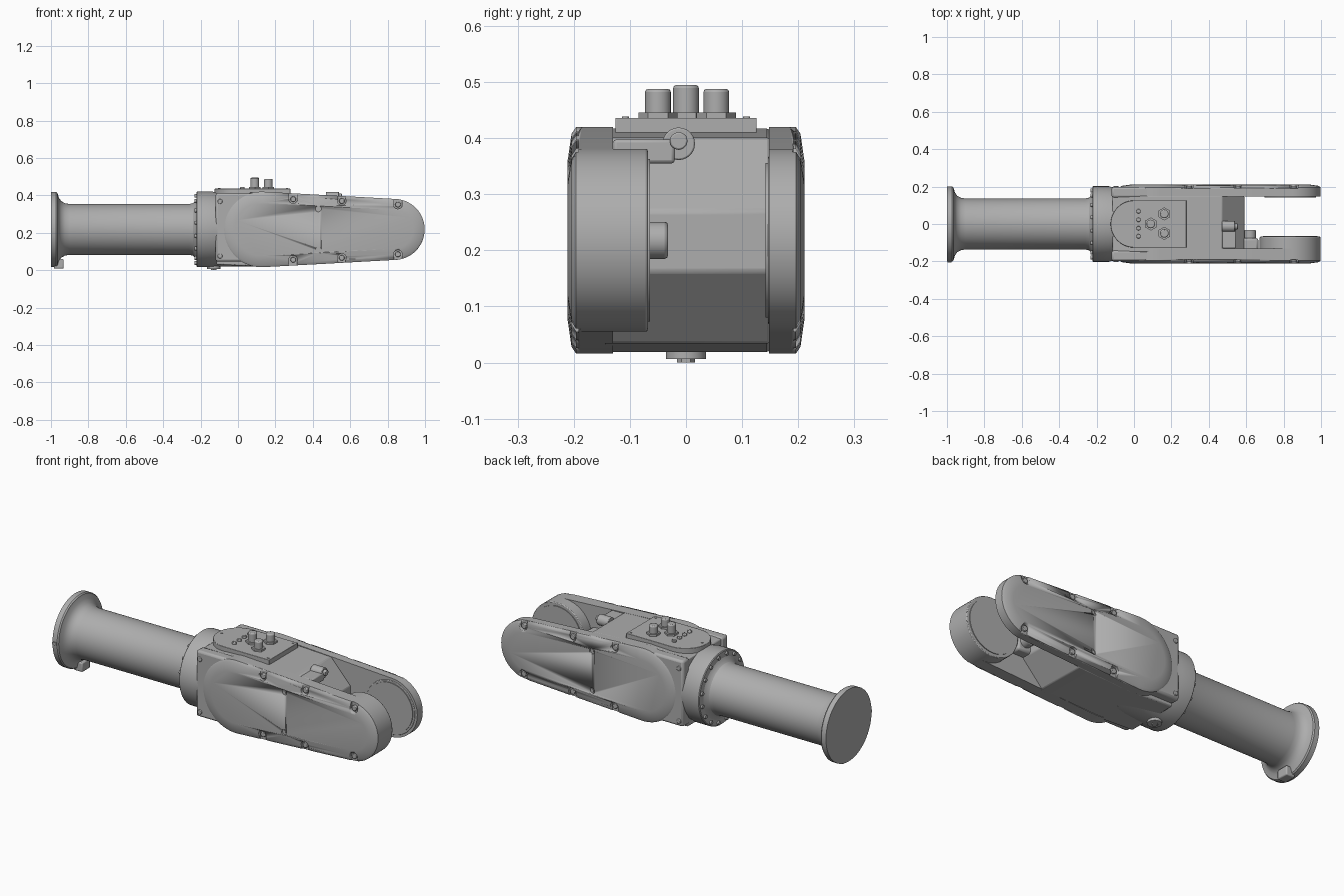
import bpy, bmesh, math
from mathutils import Vector, Matrix

if "Cube" in bpy.data.objects:
    bpy.data.objects.remove(bpy.data.objects["Cube"], do_unlink=True)

grey = bpy.data.materials.new("machined grey")
grey.use_nodes = True
grey.diffuse_color = (0.42, 0.42, 0.42, 1)
grey.node_tree.nodes["Principled BSDF"].inputs["Base Color"].default_value = (0.42, 0.42, 0.42, 1)

AXIS_Z = 0.218
BIG = (0.125, 0.202)     # x and radius of the wide end of the side covers
SMALL = (0.835, 0.163)   # x and radius of the narrow end
UP = Vector((0, 0, 1))


def finish(name, bm, bevel=0.0):
    bmesh.ops.recalc_face_normals(bm, faces=bm.faces)
    mesh = bpy.data.meshes.new(name)
    bm.to_mesh(mesh)
    bm.free()
    mesh.materials.append(grey)
    ob = bpy.data.objects.new(name, mesh)
    bpy.context.collection.objects.link(ob)
    if bevel:
        mod = ob.modifiers.new("edge bevel", "BEVEL")
        mod.width, mod.segments, mod.limit_method = bevel, 2, "ANGLE"
    bpy.ops.object.select_all(action="DESELECT")
    ob.select_set(True)
    bpy.context.view_layer.objects.active = ob
    bpy.ops.object.shade_smooth_by_angle(angle=math.radians(28))
    return ob


def cylinder(name, start, direction, radius, length, sides=24, bevel=0.0):
    bm = bmesh.new()
    d = Vector(direction).normalized()
    turn = UP.rotation_difference(d).to_matrix().to_4x4()
    place = Matrix.Translation(Vector(start) + d * length / 2) @ turn
    bmesh.ops.create_cone(bm, cap_ends=True, segments=sides, radius1=radius,
                          radius2=radius, depth=length, matrix=place)
    return finish(name, bm, bevel)


def box(name, low, high, bevel=0.0):
    bm = bmesh.new()
    low, high = Vector(low), Vector(high)
    size = Matrix.Diagonal((*(high - low), 1))
    bmesh.ops.create_cube(bm, size=1, matrix=Matrix.Translation((low + high) / 2) @ size)
    return finish(name, bm, bevel)


def loft(name, rings, bevel=0.0):
    """Join rings of equal length into a capped solid."""
    bm = bmesh.new()
    loops = [[bm.verts.new(p) for p in ring] for ring in rings]
    for a, b in zip(loops, loops[1:]):
        for i in range(len(a)):
            j = (i + 1) % len(a)
            bm.faces.new((a[i], a[j], b[j], b[i]))
    bm.faces.new(loops[0])
    bm.faces.new(loops[-1])
    return finish(name, bm, bevel)


def lathe(name, profile, sides=64):
    """Turn (x, radius) pairs around the long axis."""
    angles = [math.tau * i / sides for i in range(sides)]
    return loft(name, [[(x, r * math.cos(a), AXIS_Z + r * math.sin(a)) for a in angles]
                       for x, r in profile])


def tapered_outline(y, inset=0.0, steps=28):
    """Outline of two unequal circles wrapped by a belt, in the xz plane."""
    tilt = math.asin((BIG[1] - SMALL[1]) / (SMALL[0] - BIG[0]))
    top = math.pi / 2 - tilt
    ring = []
    for (cx, r), start, sweep in ((SMALL, -top, 2 * top), (BIG, top, math.tau - 2 * top)):
        for i in range(steps + 1):
            a = start + sweep * i / steps
            ring.append((cx + (r - inset) * math.cos(a), y, AXIS_Z + (r - inset) * math.sin(a)))
    return ring


def cut(target, cutter):
    mod = target.modifiers.new("cut", "BOOLEAN")
    mod.operation, mod.solver, mod.object = "DIFFERENCE", "EXACT", cutter
    bpy.context.view_layer.objects.active = target
    bpy.ops.object.modifier_apply(modifier=mod.name)
    bpy.data.objects.remove(cutter, do_unlink=True)


# Tube with flared end flange, and the collar at the housing
lathe("tube", [(-1, 0.2), (-0.972, 0.2), (-0.965, 0.195), (-0.958, 0.17), (-0.945, 0.151),
               (-0.925, 0.14), (-0.9, 0.136), (-0.26, 0.136), (-0.24, 0.141),
               (-0.228, 0.152), (-0.22, 0.17), (-0.2, 0.17)])
lathe("collar", [(-0.222, 0.198), (-0.218, 0.202), (-0.135, 0.202), (-0.12, 0.198), (0.1, 0.198)])
box("flange_lug", (-0.985, -0.035, 0.008), (-0.932, 0.035, 0.06), 0.006)
box("flange_key", (-0.998, -0.205, 0.21), (-0.975, -0.19, 0.226))
for i in range(16):
    a = math.tau * (i + 0.5) / 16
    cylinder("collar_bolt", (-0.232, 0.183 * math.cos(a), AXIS_Z + 0.183 * math.sin(a)),
             (1, 0, 0), 0.01, 0.02, 12)
cylinder("drain_plug_washer", (-0.13, 0, 0.006), (0, 0, 1), 0.036, 0.02)
cylinder("drain_plug", (-0.13, 0, 0), (0, 0, 1), 0.016, 0.02, 6)

# Central housing, with its end face sloped above and below
profile = [(-0.115, 0.03), (-0.115, 0.406), (0.13, 0.417), (0.47, 0.401),
           (0.59, 0.27), (0.59, 0.162), (0.47, 0.034), (0.13, 0.019)]
loft("housing", [[(x, y, z) for x, z in profile] for y in (-0.15, 0.15)], 0.006)

for side, wall in ((-1, 0.13), (1, 0.148)):
    # Side arm and its corner plate
    loft("side_arm", [tapered_outline(side * wall), tapered_outline(side * 0.19)])
    box("corner_plate", (-0.12, min(side * 0.14, side * 0.198), 0.046),
        (0.12, max(side * 0.14, side * 0.198), 0.412), 0.012)
    for z in (0.075, 0.368):
        cylinder("corner_bolt", (-0.096, side * 0.19, z), (0, side, 0), 0.013, 0.014, 16, 0.003)

    # Crowned cover with bolt slots open to its edge
    cover = loft("side_cover", [tapered_outline(side * y, inset) for y, inset in
                                ((0.185, 0), (0.196, 0), (0.204, 0.012), (0.211, 0.06))])
    for x, high in ((0.295, 0.384), (0.555, 0.374), (0.855, 0.355)):
        for flip in (-1, 1):
            z = AXIS_Z + flip * (high - AXIS_Z - 0.004)
            cut(cover, cylinder("slot_end", (x, side * 0.192, z), (0, side, 0), 0.023, 0.05))
            edge = z + flip * 0.06
            cut(cover, box("slot_mouth", (x - 0.021, min(side * 0.192, side * 0.24), min(z, edge)),
                           (x + 0.021, max(side * 0.192, side * 0.24), max(z, edge))))
            cylinder("cover_bolt", (x, side * 0.185, z), (0, side, 0), 0.015, 0.019, 16, 0.003)
    for z in (0.108, 0.328):
        cut(cover, cylinder("port_hole", (0.43, side * 0.203, z), (0, side, 0), 0.016, 0.03))
        cylinder("port_screw", (0.43, side * 0.195, z), (0, side, 0), 0.009, 0.013, 12)

# Joint drums at the fork tips, each with a shallow inner disc
cylinder("front_drum", (SMALL[0], -0.19, AXIS_Z), (0, 1, 0), SMALL[1], 0.122, 64, 0.004)
cylinder("front_drum_disc", (SMALL[0], -0.07, AXIS_Z), (0, 1, 0), 0.145, 0.006, 64)
cylinder("back_drum", (SMALL[0], 0.16, AXIS_Z), (0, -1, 0), 0.15, 0.014, 64, 0.003)
cylinder("back_drum_disc", (SMALL[0], 0.147, AXIS_Z), (0, -1, 0), 0.138, 0.005, 64)

# Fittings inside the fork
box("connector_block", (0.56, -0.14, 0.165), (0.665, -0.075, 0.272), 0.012)
cylinder("connector_knob", (0.62, -0.1, AXIS_Z), (0, 1, 0), 0.033, 0.068, 24, 0.006)
box("lug_arm", (0.47, -0.13, 0.355), (0.545, -0.02, 0.398), 0.006)
cylinder("lug_eye", (0.47, -0.013, 0.39), (1, 0, 0), 0.029, 0.07, 24, 0.003)
cylinder("lug_bolt", (0.53, -0.013, 0.395), (1, 0, 0), 0.016, 0.025, 12, 0.003)

# Control panel with a rounded end
corner = [(0.28, -0.126), (0.28, 0.126)]
arc = [(0.001 + 0.126 * math.cos(a), 0.126 * math.sin(a))
       for a in (math.pi * (0.5 + i / 24) for i in range(25))]
loft("control_panel", [[(x, y, z) for x, y in corner + arc] for z in (0.39, 0.436)], 0.002)
for x, y, top in ((0.09, 0, 0.495), (0.162, 0.054, 0.488), (0.162, -0.05, 0.488)):
    cylinder("button_nut", (x, y, 0.43), (0, 0, 1), 0.035, 0.016, 6)
    cylinder("button", (x, y, 0.44), (0, 0, 1), 0.023, top - 0.44, 24, 0.006)
for y in (0.068, 0.022, -0.022, -0.066):
    cylinder("indicator", (0.024, y, 0.43), (0, 0, 1), 0.012, 0.016, 16, 0.003)
for x in (-0.1, 0.262):
    for y in ((-0.108, 0.108) if x > 0 else (0,)):
        cylinder("panel_screw", (x, y, 0.43), (0, 0, 1), 0.006, 0.009, 12)
